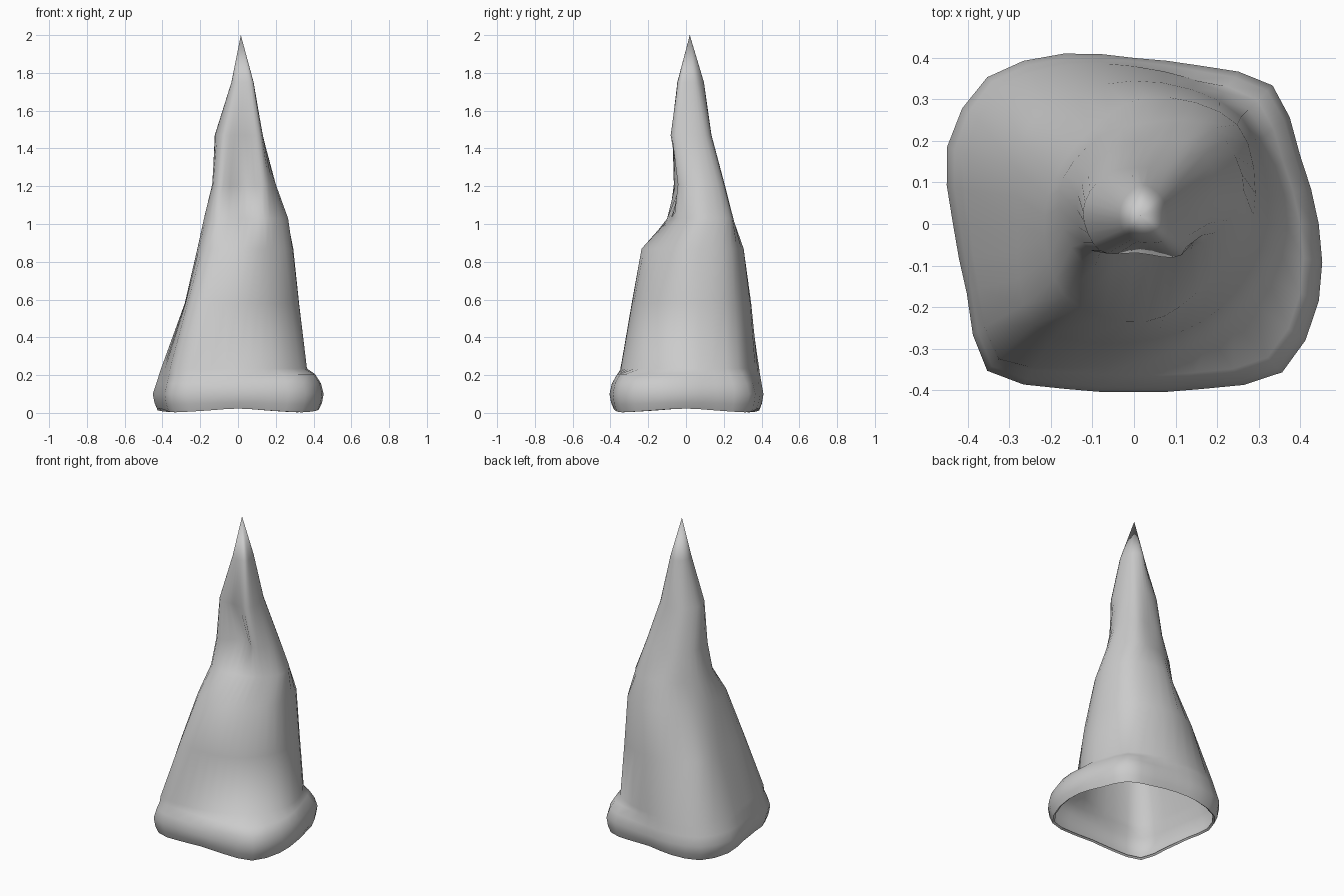
import bpy, bmesh, math
from mathutils import Vector

if "Cube" in bpy.data.objects:
    bpy.data.objects.remove(bpy.data.objects["Cube"])

SIDES = 32

# Brim outline radii every 22.5 degrees, anticlockwise from +x
OUTLINE = [.445, .433, .472, .413, .4, .444, .5, .487,
           .436, .436, .5, .43, .405, .43, .505, .482]
# Crease where the brim meets the cone
CREASE = [.365, .37, .39, .375, .38, .415, .462, .44,
          .395, .405, .46, .375, .335, .325, .335, .35]
# How far the brim is smoothed away into the cone (back left)
FLARE = [0, 0, .2, .5, .9, 1, 1, 1, 1, 1, .7, 0, 0, 0, 0, 0]

# Body sections from base to point: centre x, centre y, z, radii
BODY = [
    (0, 0, .235, CREASE),
    (0, 0, .58, [.322, .365, .345, .35, .28, .342, .285, .29]),
    (.03, .02, .87, [.258, .31, .285, .24, .245, .275, .255, .218]),
    (.04, .08, 1.03, [.225, .215, .165, .18, .22, .237, .165, .178]),
    (.03, .07, 1.21, [.17, .17, .13, .14, .165, .19, .05, .16]),
    (.01, .03, 1.47, [.12, .125, .105, .12, .133, .132, .1, .148]),
    (.02, .02, 1.75, [.06, .065, .075, .06, .055, .06, .065, .08]),
]
# Rolled brim section from inner lip outwards: outline scale, z, waviness
ROLL = [(.92, .012, .02), (.945, .003, .02), (.98, .045, .01),
        (1, .1, 0), (.97, .155, 0), (.9, .205, 0)]


def section(cx, cy, z, radii, wave=0):
    """Closed smooth loop through polar control points."""
    n = len(radii)
    steps = SIDES // n
    pts = []
    for i, r in enumerate(radii):
        a = i * math.tau / n
        lift = wave * (1 + math.cos(4 * a)) / 2
        pts.append(Vector((cx + r * math.cos(a), cy + r * math.sin(a), z + lift)))
    loop = []
    for i in range(n):
        a, b, c, d = (pts[(i + k) % n] for k in (-1, 0, 1, 2))
        for s in range(steps):
            t = s / steps
            loop.append(.5 * (2 * b + (c - a) * t + (2 * a - 5 * b + 4 * c - d) * t * t
                              + (3 * b - a - 3 * c + d) * t ** 3))
    return loop


def brim_radii(k, z):
    """Scaled outline, blended to a straight flare where there is no roll."""
    t = max(0, (z - .1) / .135)
    radii = []
    for o, c, f in zip(OUTLINE, CREASE, FLARE):
        straight = o + (c - o) * t if t else o * k
        radii.append(o * k * (1 - f) + straight * f)
    return radii


sections = [section(0, 0, z, brim_radii(k, z), w) for k, z, w in ROLL]
sections += [section(*s) for s in BODY]

# Hollow crumpled cone with rolled brim
bm = bmesh.new()
rings = [[bm.verts.new(p) for p in loop] for loop in sections]
for low, high in zip(rings, rings[1:]):
    for i in range(SIDES):
        j = (i + 1) % SIDES
        bm.faces.new((low[i], low[j], high[j], high[i]))
tip = bm.verts.new((.015, .02, 2))
for i in range(SIDES):
    bm.faces.new((rings[-1][i], rings[-1][(i + 1) % SIDES], tip))

mesh = bpy.data.meshes.new("pointed_hat")
bm.to_mesh(mesh)
bm.free()
hat = bpy.data.objects.new("pointed_hat", mesh)
bpy.context.collection.objects.link(hat)
bpy.context.view_layer.objects.active = hat
hat.select_set(True)
bpy.ops.object.shade_smooth_by_angle(angle=math.radians(70))
